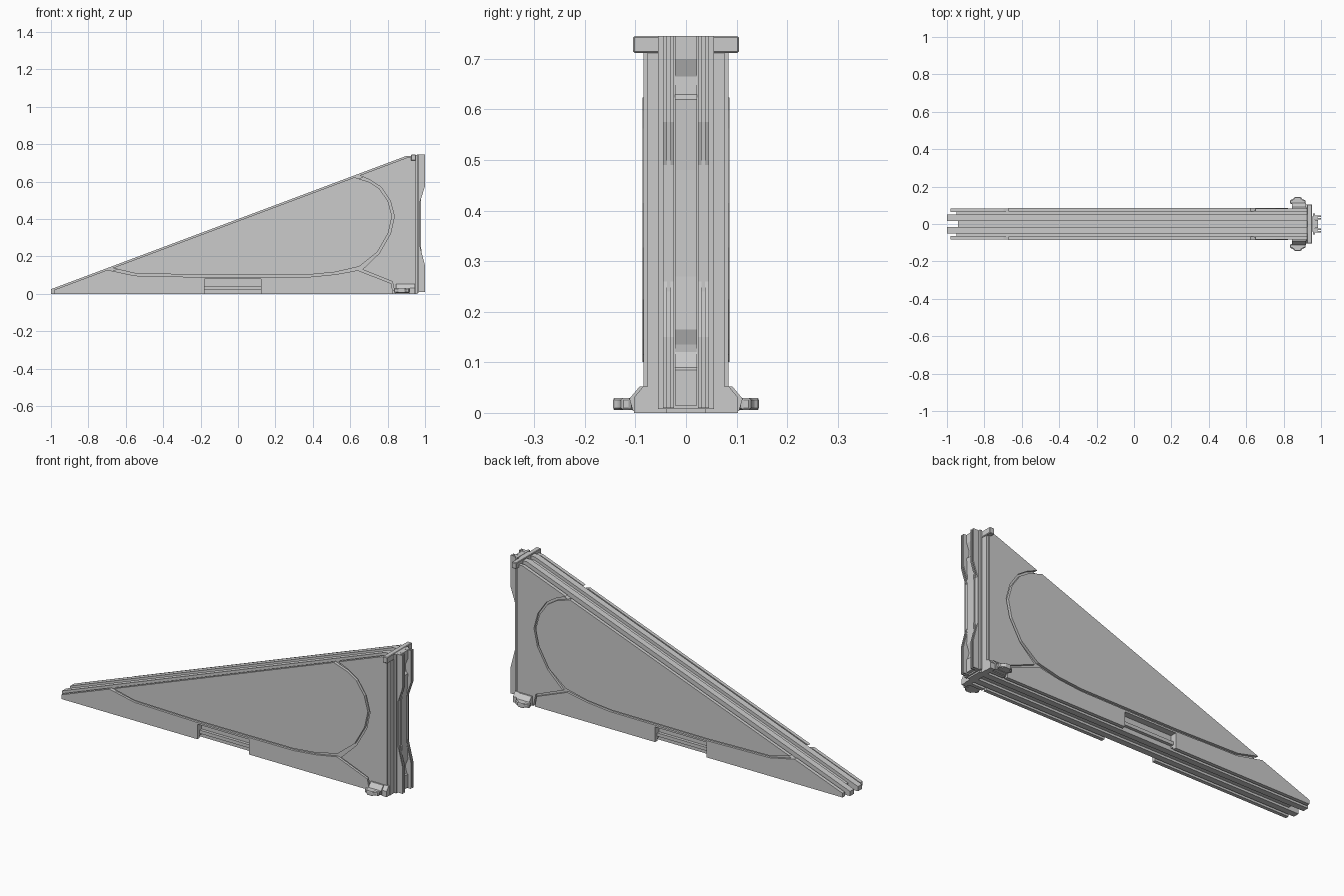
import bpy, bmesh
from mathutils import Vector

if "Cube" in bpy.data.objects:
    bpy.data.objects.remove(bpy.data.objects["Cube"])


def prism(name, pts, a, b, axis='y'):
    """Extrude a 2D outline along an axis, from a to b."""
    place = {'y': lambda p, t: (p[0], t, p[1]),
             'x': lambda p, t: (t, p[0], p[1]),
             'z': lambda p, t: (p[0], p[1], t)}[axis]
    bm = bmesh.new()
    lo = [bm.verts.new(place(p, a)) for p in pts]
    hi = [bm.verts.new(place(p, b)) for p in pts]
    n = len(pts)
    for i in range(n):
        j = (i + 1) % n
        bm.faces.new((lo[i], lo[j], hi[j], hi[i]))
    caps = [bm.faces.new(lo), bm.faces.new(hi)]
    bmesh.ops.recalc_face_normals(bm, faces=bm.faces)
    bmesh.ops.triangulate(bm, faces=caps)
    me = bpy.data.meshes.new(name)
    bm.to_mesh(me)
    bm.free()
    ob = bpy.data.objects.new(name, me)
    bpy.context.collection.objects.link(ob)
    return ob


def box(name, x, y, z):
    return prism(name, [(x[0], z[0]), (x[1], z[0]), (x[1], z[1]), (x[0], z[1])], *y)


def bevel(ob, w):
    m = ob.modifiers.new('bevel', 'BEVEL')
    m.width, m.segments, m.limit_method = w, 1, 'ANGLE'


SLOPE = 0.375


def top(x, drop=0.0):
    return min(0.025 + (x + 1) * SLOPE, 0.738) - drop


def pair(name, pts, y0, y1):
    """The same outline on both sides of the centre plane."""
    for side, s in (('front', -1), ('back', 1)):
        prism(f'{name}_{side}', pts, s * y0, s * y1)


def wedge(tip, drop, base, notch=None):
    pts = [(tip, base)]
    if notch:
        pts += [(-0.18, base), (-0.18, notch), (0.123, notch), (0.123, base)]
    return pts + [(0.935, base), (0.935, 0.738 - drop), (0.901, top(0.901, drop)),
                  (tip, max(top(tip, drop), base + 0.004))]


# Layered wedge body: rails stand proud of the grooves between them
prism('centre_web', wedge(-0.94, 0.018, 0.012), -0.018, 0.018)
pair('long_rail', wedge(-1.0, 0.0, 0.0), 0.017, 0.05)
pair('groove_floor', wedge(-0.95, 0.026, 0.014, 0.08), 0.049, 0.072)
for s in (-1, 1):
    box('recess_bar', (-0.19, 0.13), sorted((s * 0.045, s * 0.066)), (0.024, 0.042))

# Side skins separated by a curved seam
D = 0.010
seam = [(-0.685, top(-0.685, D)), (-0.55, 0.103), (-0.18, 0.095), (0.385, 0.097),
        (0.52, 0.11), (0.65, 0.14), (0.75, 0.22), (0.81, 0.325), (0.83, 0.415),
        (0.808, 0.497), (0.76, 0.567), (0.705, 0.603), (0.636, top(0.636, D))]


def offset(d):
    """Shift the seam sideways; its two ends slide along the sloping edge."""
    out = []
    for i, p in enumerate(seam):
        if i in (0, len(seam) - 1):
            x = p[0] + (2.2 * d if i == 0 else -2.2 * d)
            out.append((x, top(x, D)))
        else:
            t = (Vector(seam[i + 1]) - Vector(seam[i - 1])).normalized()
            out.append((p[0] - t.y * d, p[1] + t.x * d))
    return out


inner, outer = offset(0.006), offset(-0.006)
pair('centre_panel', inner, 0.068, 0.086)
pair('lower_panel',
     [(-0.98, 0), (-0.18, 0), (-0.18, 0.08), (0.123, 0.08), (0.123, 0), (0.83, 0),
      (0.82, 0.056), (0.64, 0.126)] + outer[4::-1] + [(-0.98, top(-0.98, D))], 0.065, 0.084)
pair('rear_panel',
     [(0.665, 0.130), (0.825, 0.066), (0.84, 0), (0.935, 0), (0.935, 0.728),
      (0.901, top(0.901, D))] + outer[:5:-1], 0.065, 0.084)

# Upright column at the tall end
box('column_back', (0.925, 0.948), (-0.076, 0.076), (0, 0.743))
box('column_neck', (0.945, 0.960), (-0.04, 0.04), (0, 0.743))
box('column_plate', (0.957, 0.968), (-0.055, 0.055), (0.008, 0.745))


def column_rail(x_end, x_mid, z_low, z_high):
    return [(0.96, 0.01), (x_end, 0.01), (x_end, 0.15), (x_mid, z_low),
            (x_mid, z_high), (x_end, 0.575), (x_end, 0.745), (0.96, 0.745)]


pair('column_fin_inner', column_rail(1.0, 0.972, 0.26, 0.49), 0.024, 0.031)
pair('column_fin_outer', column_rail(1.0, 0.972, 0.26, 0.49), 0.038, 0.045)
pair('column_fin_web', column_rail(0.982, 0.972, 0.24, 0.50), 0.030, 0.039)
prism('column_spine',
      [(0.96, 0.015), (0.984, 0.015), (0.984, 0.085), (0.978, 0.09), (0.970, 0.12),
       (0.972, 0.135), (0.984, 0.165), (0.978, 0.27), (0.978, 0.48), (0.984, 0.62),
       (0.972, 0.63), (0.970, 0.665), (0.984, 0.70), (0.984, 0.745), (0.96, 0.745)],
      -0.022, 0.022)

# Cap and foot plates
bevel(box('top_cap', (0.925, 0.952), (-0.105, 0.105), (0.712, 0.745)), 0.003)
prism('foot_plate', [(-0.103, 0), (0.103, 0), (0.103, 0.03), (0.085, 0.052),
                     (-0.085, 0.052), (-0.103, 0.03)], 0.918, 0.946, 'x')

# Clamp on each side of the foot
for side, s in (('front', -1), ('back', 1)):
    prism(f'clamp_bracket_{side}',
          [(s * y, z) for y, z in [(0.075, 0.004), (0.105, 0.004), (0.112, 0.028),
                                   (0.092, 0.052), (0.075, 0.052)]], 0.845, 0.92, 'x')
    knob = prism(f'clamp_knob_{side}',
                 [(x, s * y) for x, y in [(0.85, 0.09), (0.85, 0.103), (0.834, 0.11),
                                          (0.834, 0.128), (0.85, 0.132), (0.858, 0.144),
                                          (0.892, 0.144), (0.90, 0.132), (0.916, 0.128),
                                          (0.916, 0.11), (0.90, 0.103), (0.90, 0.09)]],
                 0.006, 0.029, 'z')
    bevel(knob, 0.004)
